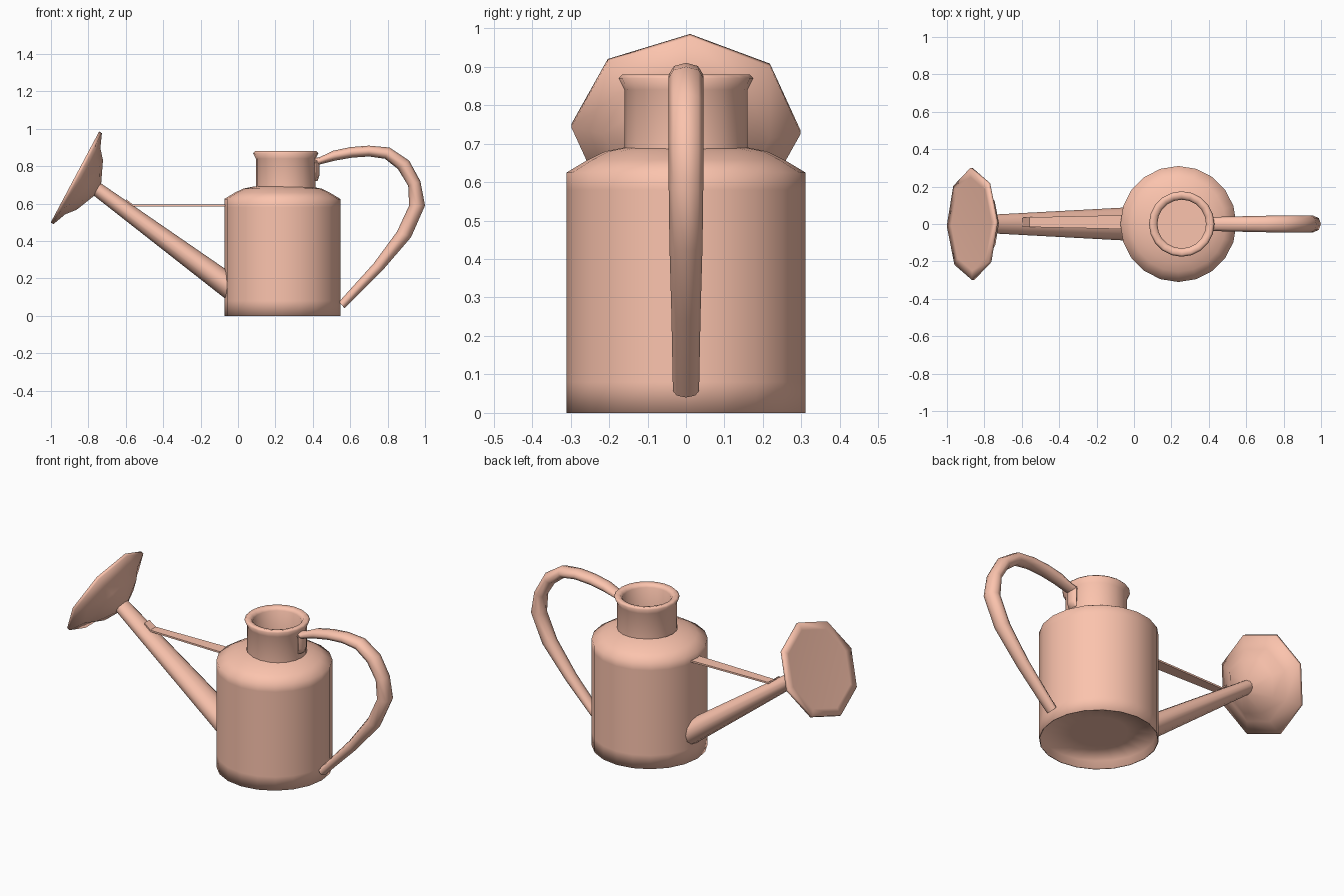
import bpy, bmesh, math
from mathutils import Vector

if "Cube" in bpy.data.objects:
    bpy.data.objects.remove(bpy.data.objects["Cube"])

clay = bpy.data.materials.new("clay")
clay.diffuse_color = (0.97, 0.55, 0.42, 1)
clay.use_nodes = True
clay.node_tree.nodes["Principled BSDF"].inputs["Base Color"].default_value = clay.diffuse_color


def loft(name, rings, caps=(True, True), angle=75):
    """Bridge a list of equal-sized point rings into a smooth mesh object."""
    bm = bmesh.new()
    loops = [[bm.verts.new(p) for p in ring] for ring in rings]
    n = len(loops[0])
    for a, b in zip(loops, loops[1:]):
        for i in range(n):
            j = (i + 1) % n
            bm.faces.new((a[i], a[j], b[j], b[i]))
    if caps[0]:
        bm.faces.new(loops[0][::-1])
    if caps[1]:
        bm.faces.new(loops[-1])
    bmesh.ops.recalc_face_normals(bm, faces=bm.faces)
    me = bpy.data.meshes.new(name)
    bm.to_mesh(me)
    bm.free()
    me.shade_smooth()
    me.set_sharp_from_angle(angle=math.radians(angle))
    me.materials.append(clay)
    ob = bpy.data.objects.new(name, me)
    bpy.context.collection.objects.link(ob)
    return ob


def ellipse(center, u, v, n, phase=0.0):
    return [center + u * math.cos(t) + v * math.sin(t)
            for t in (2 * math.pi * i / n + phase for i in range(n))]


def lathe(name, x, profile, n=20, **kw):
    """Turn (radius, z) points about a vertical axis at x."""
    return loft(name, [ellipse(Vector((x, 0, z)), Vector((r, 0, 0)),
                               Vector((0, r, 0)), n) for r, z in profile], **kw)


def tube(name, sections, n=8, **kw):
    """Oval tube; each section is (outer x, outer z, inner x, inner z, half width)."""
    rings = []
    for ox, oz, ix, iz, w in sections:
        a, b = Vector((ox, 0, oz)), Vector((ix, 0, iz))
        rings.append(ellipse((a + b) / 2, (a - b) / 2, Vector((0, w, 0)), n))
    return loft(name, rings, **kw)


# Body with raised floor inside its foot, straight wall and sloping shoulder
lathe("body", 0.237, [(0.15, 0.046), (0.3, 0.045), (0.305, 0), (0.31, 0), (0.31, 0.08),
                      (0.31, 0.58), (0.31, 0.625), (0.255, 0.658), (0.21, 0.68),
                      (0.15, 0.692)], caps=(True, False), angle=92)

# Neck with flared lip and hollow bore
lathe("neck", 0.255, [(0.13, 0.67), (0.13, 0.86), (0.14, 0.875), (0.165, 0.88),
                      (0.175, 0.87), (0.16, 0.84), (0.16, 0.67)],
      caps=(False, False))

# Handle loop and its mounting tab on the neck
tube("handle", [
    (0.40, 0.84, 0.40, 0.80, 0.035), (0.44, 0.85, 0.44, 0.81, 0.038),
    (0.51, 0.883, 0.52, 0.83, 0.04), (0.60, 0.902, 0.61, 0.846, 0.042),
    (0.70, 0.91, 0.70, 0.852, 0.044), (0.81, 0.90, 0.785, 0.84, 0.046),
    (0.915, 0.83, 0.855, 0.785, 0.046), (0.975, 0.72, 0.91, 0.695, 0.046),
    (1.0, 0.59, 0.915, 0.59, 0.045), (0.925, 0.42, 0.85, 0.45, 0.043),
    (0.77, 0.24, 0.725, 0.28, 0.038), (0.57, 0.04, 0.54, 0.075, 0.034)])
tube("handle_tab", [(0.435, 0.83, 0.40, 0.83, 0.037), (0.435, 0.75, 0.40, 0.75, 0.035),
                    (0.425, 0.72, 0.40, 0.72, 0.03)])

# Tapered spout
tube("spout", [(-0.04, 0.232, -0.04, 0.068, 0.09), (-0.07, 0.252, -0.07, 0.093, 0.087),
               (-0.735, 0.71, -0.78, 0.65, 0.05), (-0.775, 0.735, -0.81, 0.68, 0.045)],
     n=12)

# Flat brace between spout and body, with a bent end lying on the spout
loft("brace", [[Vector((x + dx, y + 0.01, z + dz)) for dx, dz, y in
                ((0, 0.005, -w), (0, 0.005, w), (0, -0.005, w), (0, -0.005, -w))]
               for x, z, w in ((-0.60, 0.62, 0.023), (-0.56, 0.589, 0.026),
                               (-0.06, 0.589, 0.037))], angle=30)

# Octagonal sprinkler head, tilted upwards
center = Vector((-0.872, 0, 0.742))
axis = Vector((0.884, 0, -0.47))
up = Vector((0.47, 0, 0.884))
loft("sprinkler_head",
     [ellipse(center + axis * d, up * r, Vector((0, r * 1.085, 0)), 8, 0.035)
      for r, d in ((0.23, 0.003), (0.275, 0), (0.275, 0.017), (0.2, 0.048),
                   (0.15, 0.09), (0.04, 0.138))],
     angle=180)
